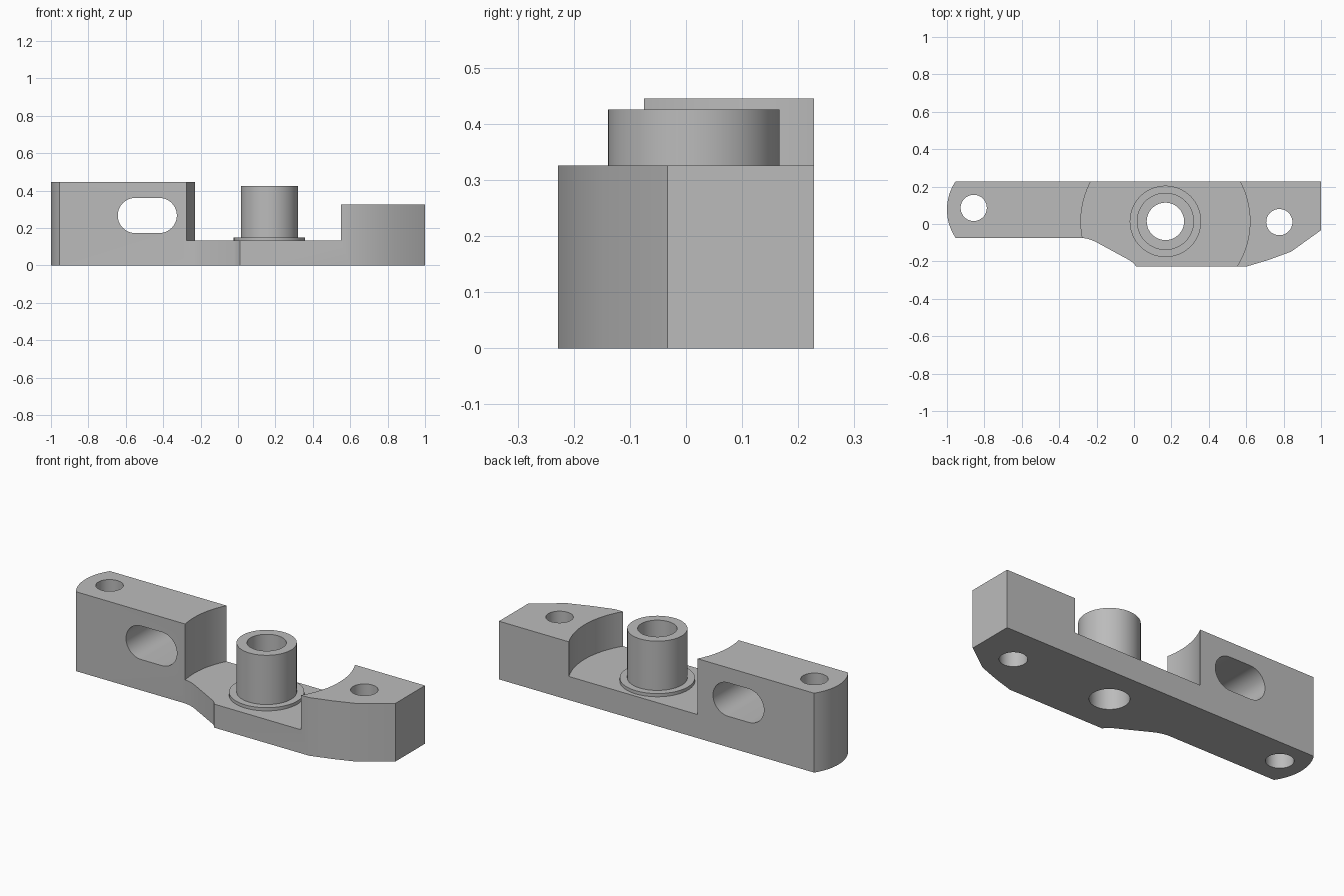
import bpy
import bmesh
from math import cos, sin, pi, asin
from mathutils import Matrix, Vector

cube = bpy.data.objects.get("Cube")
if cube:
    bpy.data.objects.remove(cube, do_unlink=True)

HEIGHT, FLOOR, RIGHT_TOP = 0.445, 0.132, 0.326
PIVOT = (0.168, 0.014)
BORE = 0.1

grey = bpy.data.materials.new("plain grey")
grey.use_nodes = True
grey.diffuse_color = (0.5, 0.5, 0.5, 1)
grey.node_tree.nodes["Principled BSDF"].inputs["Base Color"].default_value = grey.diffuse_color


def make_object(name, bm):
    bmesh.ops.recalc_face_normals(bm, faces=bm.faces)
    mesh = bpy.data.meshes.new(name)
    bm.to_mesh(mesh)
    bm.free()
    mesh.materials.append(grey)
    obj = bpy.data.objects.new(name, mesh)
    bpy.context.collection.objects.link(obj)
    return obj


def prism(name, points, low, high, matrix=Matrix()):
    """Extrude a closed 2D outline from low to high."""
    bm = bmesh.new()
    face = bm.faces.new([bm.verts.new((x, y, low)) for x, y in points])
    top = bmesh.ops.extrude_face_region(bm, geom=[face])["geom"]
    verts = [v for v in top if isinstance(v, bmesh.types.BMVert)]
    bmesh.ops.translate(bm, verts=verts, vec=(0, 0, high - low))
    bm.transform(matrix)
    return make_object(name, bm)


def arc(cx, cy, r, start, end, steps):
    return [(cx + r * cos(start + (end - start) * i / steps),
             cy + r * sin(start + (end - start) * i / steps)) for i in range(steps + 1)]


def circle(cx, cy, r, sides=64):
    return arc(cx, cy, r, 0, 2 * pi, sides)[:-1]


def cut(target, cutter):
    cutter.hide_render = True
    mod = target.modifiers.new("cut", 'BOOLEAN')
    mod.operation = 'DIFFERENCE'
    mod.solver = 'EXACT'
    mod.object = cutter
    bpy.context.view_layer.objects.active = target
    bpy.ops.object.modifier_apply(modifier=mod.name)
    bpy.data.objects.remove(cutter, do_unlink=True)


def smooth(obj):
    bpy.ops.object.select_all(action='DESELECT')
    obj.select_set(True)
    bpy.context.view_layer.objects.active = obj
    bpy.ops.object.shade_smooth_by_angle()


# Arm body: rounded left end, offset front edge, chamfered right end
end_radius = 0.27
half = asin(0.151 / end_radius)
outline = arc(-1 + end_radius, 0.077, end_radius, pi - half, pi + half, 16)
outline += [(-0.28, -0.074), (-0.252, -0.078), (-0.226, -0.086), (-0.2, -0.098),
            (-0.02, -0.196), (-0.002, -0.21), (0.012, -0.228), (0.6, -0.228),
            (0.72, -0.192), (0.84, -0.148), (1, -0.033), (1, 0.228)]
body = prism("arm_body", outline, 0, HEIGHT)

# Lower right block and round pocket around the pivot
cut(body, prism("right_step_cutter", [(0.3, -1), (1.2, -1), (1.2, 1), (0.3, 1)], RIGHT_TOP, 1))
cut(body, prism("pocket_cutter", circle(*PIVOT, 0.452, 128), FLOOR, 1.2))

# Vertical holes
for x, y, r in ((-0.857, 0.086, 0.07), (0.777, 0.01, 0.07), (*PIVOT, BORE)):
    cut(body, prism("hole_cutter", circle(x, y, r), -0.2, 1.1))

# Horizontal slot through the left block
slot = arc(-0.421, 0.267, 0.094, -pi / 2, pi / 2, 24) + arc(-0.549, 0.267, 0.094, pi / 2, 3 * pi / 2, 24)
cut(body, prism("slot_cutter", slot, -1, 1, Matrix.Rotation(pi / 2, 4, 'X')))
smooth(body)

# Pivot boss: flanged tube turned from a profile
profile = [(BORE, FLOOR), (0.191, FLOOR), (0.191, 0.15), (0.153, 0.15), (0.153, 0.426), (BORE, 0.426)]
bm = bmesh.new()
ring = [bm.verts.new((r, 0, z)) for r, z in profile]
edges = [bm.edges.new((ring[i], ring[(i + 1) % len(ring)])) for i in range(len(ring))]
bmesh.ops.spin(bm, geom=ring + edges, cent=(0, 0, 0), axis=(0, 0, 1), angle=2 * pi, steps=64)
bmesh.ops.remove_doubles(bm, verts=bm.verts, dist=0.0005)
bmesh.ops.translate(bm, verts=bm.verts, vec=Vector((*PIVOT, 0)))
smooth(make_object("pivot_boss", bm))
